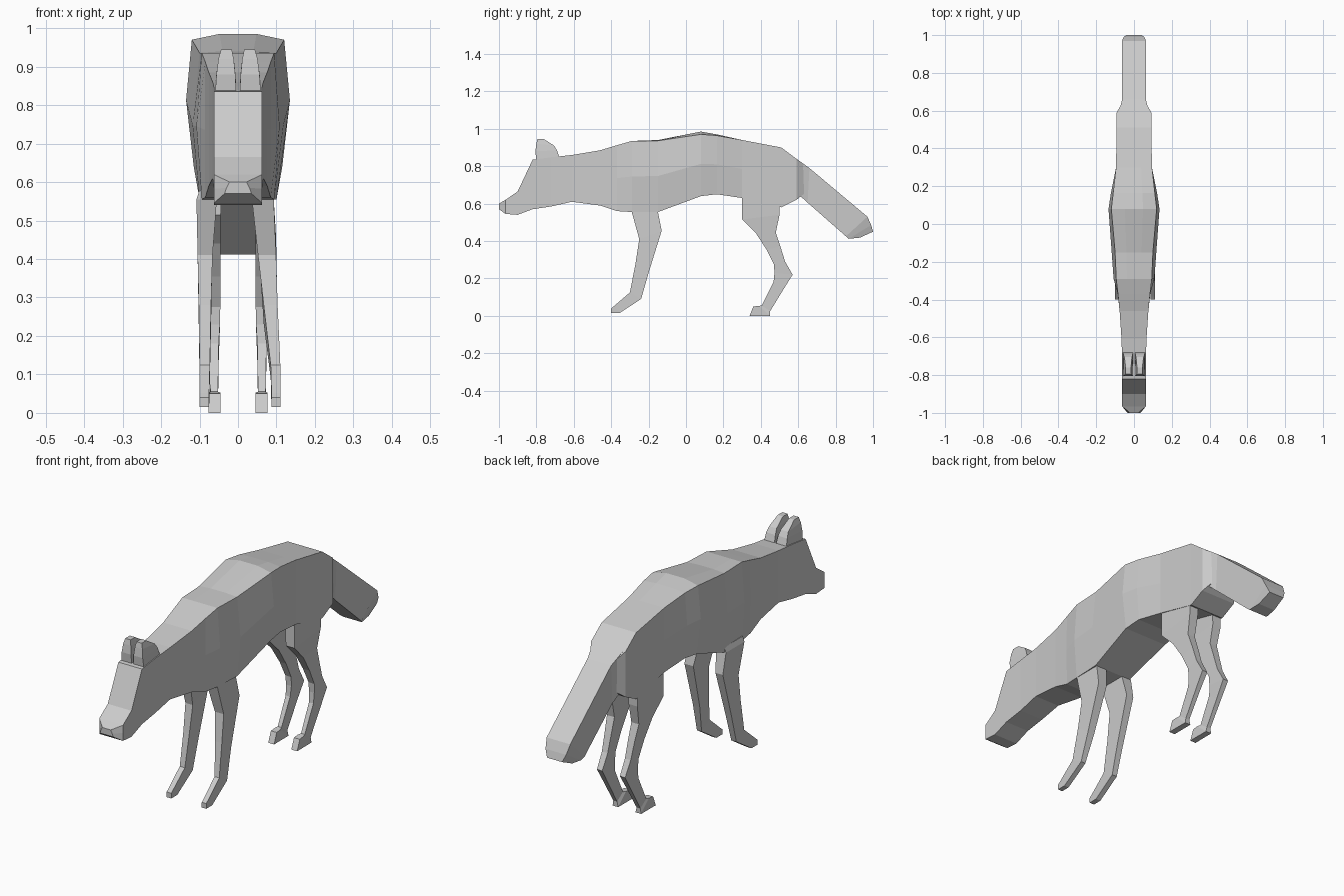
import bpy, bmesh

grey = bpy.data.materials.new("plain_grey")
grey.diffuse_color = (0.6, 0.6, 0.6, 1)


def loft(name, rings):
    """Skin equal-sized rings of points and cap both ends."""
    bm = bmesh.new()
    vs = [[bm.verts.new(p) for p in r] for r in rings]
    for a, b in zip(vs, vs[1:]):
        n = len(a)
        for i in range(n):
            j = (i + 1) % n
            bm.faces.new((a[i], a[j], b[j], b[i]))
    bm.faces.new(vs[0])
    bm.faces.new(vs[-1])
    bmesh.ops.recalc_face_normals(bm, faces=bm.faces[:])
    me = bpy.data.meshes.new(name)
    bm.to_mesh(me)
    bm.free()
    me.materials.append(grey)
    ob = bpy.data.objects.new(name, me)
    bpy.context.collection.objects.link(ob)
    return ob


def trunk_ring(y, zb, zt, crown, wb, wm, wt):
    """Boxy section with bulging sides and a slightly raised back."""
    zm = zb + (zt - zb) * 0.5
    half = [(wb, zb), (wm, zm), (wt, zt - crown), (wt * 0.4, zt)]
    return [(x, y, z) for x, z in half] + [(-x, y, z) for x, z in reversed(half)]


def limb_ring(yf, zf, yb, zb, xi, xo):
    """Four-sided section from a front edge to a back edge."""
    return [(xi, yf, zf), (xo, yf, zf), (xo, yb, zb), (xi, yb, zb)]


# Head, neck and trunk: y, bottom, top, crown drop, half widths low / mid / high
trunk = [
    (-1.00, .57, .60, 0, .035, .03, .022),
    (-.965, .545, .62, 0, .063, .063, .063),
    (-.90, .54, .665, 0, .063, .063, .063),
    (-.82, .57, .835, 0, .063, .063, .063),
    (-.72, .585, .848, 0, .063, .063, .063),
    (-.61, .61, .86, 0, .066, .066, .066),
    (-.46, .59, .885, 0, .076, .076, .076),
    (-.37, .56, .912, 0, .085, .086, .085),
    (-.29, .555, .935, 0, .094, .108, .094),
    (-.15, .555, .94, .004, .10, .118, .10),
    (.08, .64, .985, .015, .115, .135, .12),
    (.165, .65, .97, .006, .11, .122, .11),
    (.30, .63, .94, 0, .095, .095, .095),
    (.51, .58, .90, 0, .092, .092, .092),
    (.59, .62, .84, 0, .092, .092, .092),
    (.64, .66, .80, 0, .063, .063, .063),
]
loft("body", [trunk_ring(*t) for t in trunk])

# Tail: upper edge y, z, lower edge y, z, half width above and below
tail = [
    (.59, .84, .59, .66, .08, .08),
    (.66, .79, .65, .605, .063, .063),
    (.97, .53, .855, .425, .063, .058),
    (.99, .485, .87, .412, .055, .05),
    (1.0, .45, .93, .418, .04, .045),
]
loft("tail", [[(-a, y1, z1), (a, y1, z1), (b, y2, z2), (-b, y2, z2)]
              for y1, z1, y2, z2, a, b in tail])

# Leg outlines: front edge y, z and back edge y, z
front = [
    (-.29, .58, -.15, .58), (-.29, .555, -.15, .555), (-.25, .41, -.13, .455),
    (-.27, .28, -.20, .23), (-.30, .125, -.24, .09),
    (-.385, .052, -.355, .015), (-.40, .04, -.40, .015),
]
hind = [
    (.30, .63, .50, .60), (.30, .515, .50, .54), (.375, .44, .48, .445),
    (.43, .355, .505, .37), (.47, .275, .53, .29), (.473, .23, .57, .22),
    (.468, .18, .52, .14), (.405, .055, .45, .025),
    (.39, .053, .45, 0), (.36, .05, .34, 0),
]
# Inner and outer x for each ring; the right front leg splays outward a little
front_l = [(.055, .10), (.055, .108), (.066, .105), (.07, .102),
           (.073, .10), (.075, .10), (.075, .10)]
front_r = [(.035, .092), (.036, .093), (.052, .099), (.067, .103),
           (.085, .11), (.087, .111), (.087, .111)]
hind_x = [(.04, .091), (.045, .091), (.045, .085), (.045, .08), (.046, .077),
          (.047, .075), (.05, .074), (.052, .072), (.046, .076), (.046, .077)]
for name, s, prof, xs in [("front_leg_left", -1, front, front_l),
                          ("front_leg_right", 1, front, front_r),
                          ("hind_leg_left", -1, hind, hind_x),
                          ("hind_leg_right", 1, hind, hind_x)]:
    loft(name, [limb_ring(*p, s * x[0], s * x[1]) for p, x in zip(prof, xs)])

# Ears: tapered slabs leaning on the back of the head
ear = [
    (-.80, .82, -.675, .84, .004, .060),
    (-.805, .88, -.69, .885, .007, .056),
    (-.80, .92, -.705, .91, .011, .051),
    (-.795, .945, -.76, .945, .016, .044),
]
for name, s in [("ear_left", -1), ("ear_right", 1)]:
    loft(name, [limb_ring(yf, zf, yb, zb, s * a, s * b)
                for yf, zf, yb, zb, a, b in ear])
